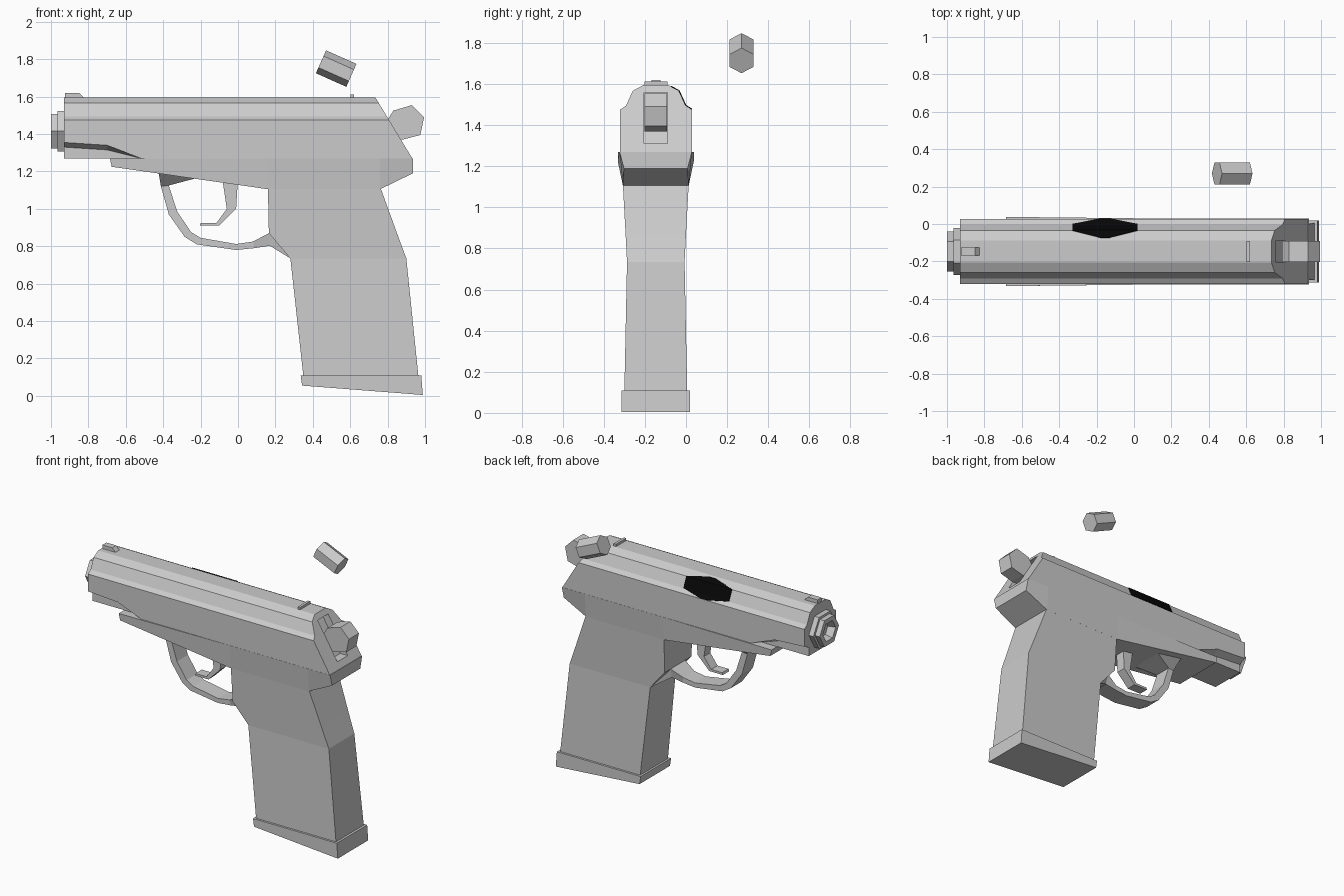
import bpy, bmesh, math
from mathutils import Matrix, Vector

if "Cube" in bpy.data.objects:
    bpy.data.objects.remove(bpy.data.objects["Cube"])

MID = -0.147  # the body sits off-centre in depth


def material(name, value):
    m = bpy.data.materials.new(name)
    m.use_nodes = True
    m.diffuse_color = (value, value, value, 1)
    m.node_tree.nodes["Principled BSDF"].inputs["Base Color"].default_value = (value, value, value, 1)
    return m


GREY = material("plain grey", 0.6)
BLACK = material("black", 0.002)


def finish(name, bm, mat=GREY):
    bmesh.ops.remove_doubles(bm, verts=bm.verts, dist=0.0005)
    bmesh.ops.recalc_face_normals(bm, faces=bm.faces)
    mesh = bpy.data.meshes.new(name)
    bm.to_mesh(mesh)
    bm.free()
    mesh.materials.append(mat)
    obj = bpy.data.objects.new(name, mesh)
    bpy.context.collection.objects.link(obj)
    return obj


def loft(name, sections, mat=GREY, closed=True):
    """Skin a row of cross-sections with equal point counts."""
    bm = bmesh.new()
    rings = [[bm.verts.new(p) for p in s] for s in sections]
    n = len(rings[0])
    for a, b in zip(rings, rings[1:]):
        for i in range(n if closed else n - 1):
            j = (i + 1) % n
            bm.faces.new((a[i], a[j], b[j], b[i]))
    if closed:
        bm.faces.new(rings[0])
        bm.faces.new(rings[-1])
    return finish(name, bm, mat)


def bar(a, b, half_a, half_b=None):
    """Four-cornered section between two (x, z) points."""
    half_b = half_a if half_b is None else half_b
    return [(a[0], MID - half_a, a[1]), (a[0], MID + half_a, a[1]),
            (b[0], MID + half_b, b[1]), (b[0], MID - half_b, b[1])]


def prism(name, outline, half):
    return loft(name, [[(x, MID + s * half, z) for x, z in outline] for s in (-1, 1)])


def hexagon(x, z, r):
    return [(x, MID + r * math.cos(k * math.pi / 3), z + r * math.sin(k * math.pi / 3))
            for k in range(6)]


# Slide: mirrored cross-section with a relieved lower front and slanted rear
SHOULDER = [(0.175, 1.475), (0.145, 1.495), (0.112, 1.567), (0.06, 1.595)]


def slide_section(x, side_z, inner, slant=0.0):
    half = [(inner, 1.27), (inner, max(1.27, side_z - 0.025)), (0.175, side_z)] + SHOULDER
    pts = half + [(-h, z) for h, z in reversed(half)]
    return [(x + slant * (1.595 - z), MID + h, z) for h, z in pts]


slide = loft("slide", [slide_section(-0.93, 1.355, 0.125), slide_section(-0.7, 1.34, 0.125),
                       slide_section(-0.52, 1.27, 0.125), slide_section(0.735, 1.27, 0.125, 0.605)])

# Hammer slot cut into the slanted rear
cutter = prism("slot_cutter", [(0.70, 1.56), (1.0, 1.56), (1.0, 1.31), (0.85, 1.31)], 0.057)
cutter.hide_render = True
cutter.hide_viewport = True
cut = slide.modifiers.new("hammer_slot", "BOOLEAN")
cut.operation = "DIFFERENCE"
cut.solver = "EXACT"
cut.object = cutter
bpy.context.view_layer.objects.active = slide
bpy.ops.object.modifier_apply(modifier=cut.name)
bpy.data.objects.remove(cutter)

# Ejection port: thin plate wrapped over the left shoulder
rows = [(0.174, 1.477, -0.18, -0.13), (0.145, 1.495, -0.33, 0.02),
        (0.112, 1.567, -0.33, 0.02), (0.072, 1.588, -0.18, -0.13)]
lift = 0.003
port = loft("ejection_port", [[(a, MID + h + lift, z + lift), (b, MID + h + lift, z + lift)]
                              for h, z, a, b in rows], BLACK, closed=False)
port.modifiers.new("thickness", "SOLIDIFY").thickness = 0.004

# Muzzle: two stepped rings with a recessed bore
loft("muzzle", [hexagon(-0.90, 1.415, 0.125), hexagon(-0.965, 1.415, 0.125),
                hexagon(-0.965, 1.415, 0.106), hexagon(-1.0, 1.415, 0.106),
                hexagon(-1.0, 1.415, 0.07), hexagon(-0.95, 1.415, 0.055)])

# Sights
prism("front_sight", [(-0.925, 1.59), (-0.925, 1.62), (-0.85, 1.62), (-0.82, 1.59)], 0.022)
prism("rear_sight", [(0.602, 1.59), (0.602, 1.612), (0.62, 1.612), (0.62, 1.59)], 0.056)

# Hammer
prism("hammer", [(0.79, 1.46), (0.83, 1.525), (0.93, 1.555), (0.995, 1.49),
                 (0.975, 1.395), (0.88, 1.37), (0.83, 1.37)], 0.055)

# Frame under the slide, ending in a rear tang
loft("frame", [bar((-0.685, 1.27), (-0.675, 1.225), 0.185),
               bar((0.16, 1.27), (0.16, 1.105), 0.176, 0.16),
               bar((0.76, 1.27), (0.76, 1.105), 0.176, 0.16),
               bar((0.935, 1.27), (0.935, 1.19), 0.176, 0.155)])

# Grip and its base plate
loft("grip", [bar((0.16, 1.11), (0.763, 1.11), 0.16), bar((0.165, 0.87), (0.85, 0.87), 0.147),
              bar((0.28, 0.735), (0.9, 0.735), 0.14), bar((0.35, 0.1), (0.965, 0.1), 0.153)])
loft("base_plate", [bar((0.335, 0.11), (0.98, 0.11), 0.167),
                    bar((0.343, 0.055), (0.988, 0.005), 0.167)])

# Trigger guard: flared root in front, merging into the grip behind
loft("trigger_guard", [
    bar((-0.425, 1.195), (-0.2, 1.17), 0.13), bar((-0.412, 1.12), (-0.37, 1.125), 0.06),
    bar((-0.37, 0.97), (-0.325, 0.985), 0.06), bar((-0.285, 0.85), (-0.25, 0.875), 0.06),
    bar((-0.22, 0.81), (-0.2, 0.845), 0.06), bar((-0.01, 0.78), (-0.01, 0.812), 0.06),
    bar((0.09, 0.79), (0.08, 0.825), 0.06), bar((0.17, 0.803), (0.165, 0.87), 0.06, 0.08),
    bar((0.28, 0.735), (0.28, 0.87), 0.138)])

# Trigger
loft("trigger", [bar((-0.085, 1.17), (0.0, 1.17), 0.035), bar((-0.06, 1.0), (-0.01, 1.0), 0.035),
                 bar((-0.115, 0.925), (-0.1, 0.91), 0.035),
                 bar((-0.2, 0.925), (-0.205, 0.91), 0.035)])

# Ejected casing floating above
bm = bmesh.new()
bmesh.ops.create_cone(bm, cap_ends=True, segments=6, radius1=0.067, radius2=0.067, depth=0.178,
                      matrix=Matrix.Translation(Vector((0.525, 0.27, 1.75)))
                      @ Matrix.Rotation(math.radians(24), 4, "Y")
                      @ Matrix.Rotation(math.radians(90), 4, "Y")
                      @ Matrix.Rotation(math.radians(90), 4, "Z"))
finish("casing", bm)
